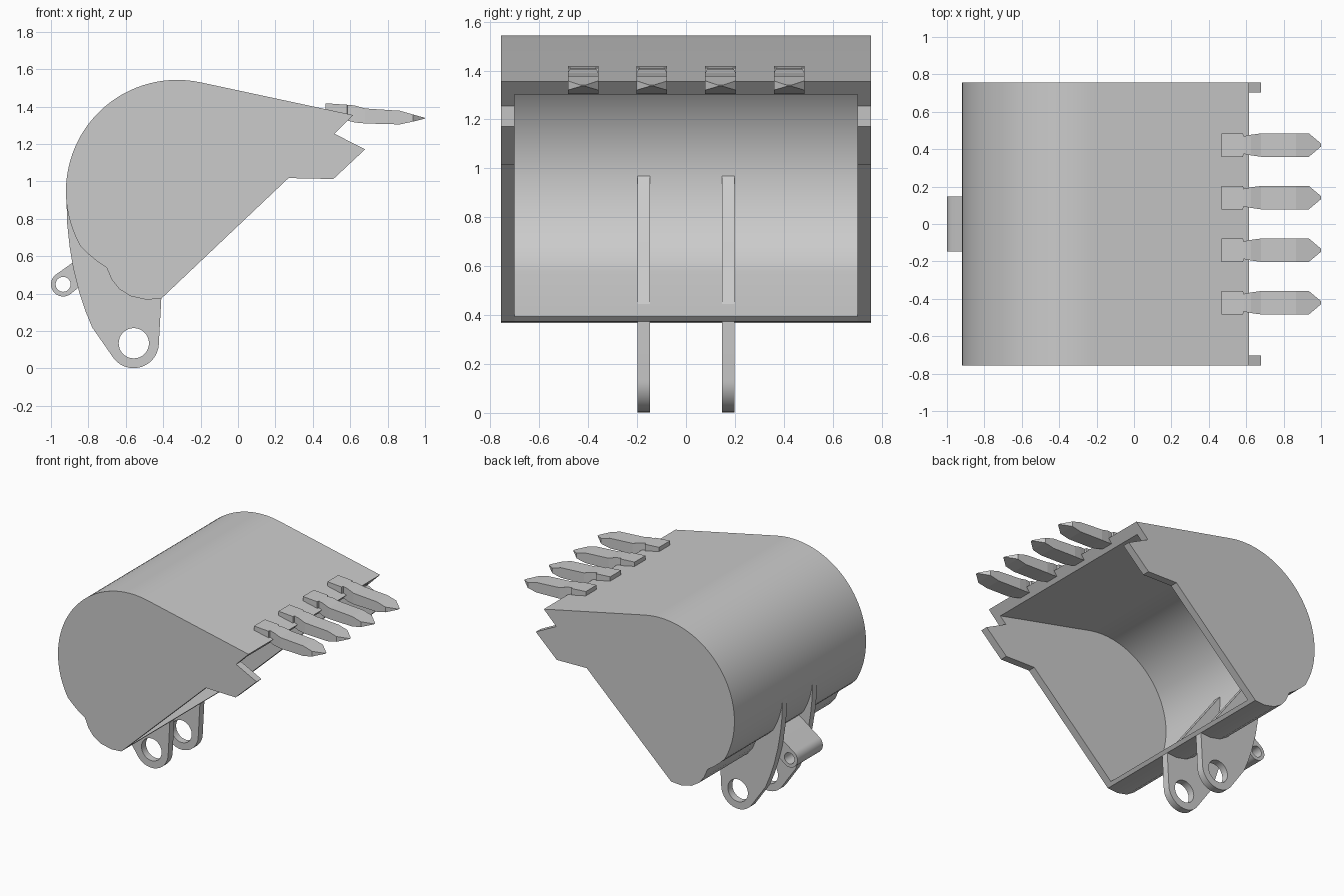
import bpy, bmesh
from math import sin, cos, radians
from mathutils import Matrix

if "Cube" in bpy.data.objects:
    bpy.data.objects.remove(bpy.data.objects["Cube"])


def arc(cx, cz, r, a0, a1, n):
    return [(cx + r * cos(radians(a0 + (a1 - a0) * i / n)),
             cz + r * sin(radians(a0 + (a1 - a0) * i / n))) for i in range(n + 1)]


def circle(cx, cz, r, n=32):
    return arc(cx, cz, r, 0, 360, n)[:-1]


def finish(name, bm):
    bmesh.ops.remove_doubles(bm, verts=bm.verts, dist=0.0002)
    bmesh.ops.recalc_face_normals(bm, faces=bm.faces)
    me = bpy.data.meshes.new(name)
    bm.to_mesh(me)
    bm.free()
    ob = bpy.data.objects.new(name, me)
    bpy.context.collection.objects.link(ob)
    bpy.ops.object.select_all(action='DESELECT')
    ob.select_set(True)
    bpy.context.view_layer.objects.active = ob
    bpy.ops.object.shade_smooth_by_angle(angle=radians(28))
    return ob


def plate(name, loops, y0, y1):
    """Extrude an xz outline (later loops are holes) from y0 to y1."""
    cu = bpy.data.curves.new(name + "_outline", 'CURVE')
    cu.dimensions = '2D'
    cu.fill_mode = 'BOTH'
    cu.extrude = (y1 - y0) / 2
    for pts in loops:
        sp = cu.splines.new('POLY')
        sp.points.add(len(pts) - 1)
        for p, (x, z) in zip(sp.points, pts):
            p.co = (x, z, 0, 1)
        sp.use_cyclic_u = True
    tmp = bpy.data.objects.new(name + "_tmp", cu)
    bpy.context.collection.objects.link(tmp)
    dg = bpy.context.evaluated_depsgraph_get()
    me = bpy.data.meshes.new_from_object(tmp.evaluated_get(dg))
    bm = bmesh.new()
    bm.from_mesh(me)
    bm.transform(Matrix.Translation((0, (y0 + y1) / 2, 0)) @ Matrix.Rotation(radians(90), 4, 'X'))
    bpy.data.objects.remove(tmp)
    bpy.data.curves.remove(cu)
    bpy.data.meshes.remove(me)
    return finish(name, bm)


# Bucket profiles: rounded back, then the heel and lower lip
CX, CZ = -0.325, 0.948
outer = ([(0.615, 1.355)] + arc(CX, CZ, 0.595, 77.9, 210, 40)
         + [(-0.80, 0.612), (-0.755, 0.575), (-0.703, 0.54), (-0.675, 0.475), (-0.635, 0.425),
            (-0.575, 0.387), (-0.49, 0.368), (-0.41, 0.374)])
inner = ([(0.562, 1.302)] + arc(CX, CZ, 0.54, 77.9, 210, 40)
         + [(-0.74, 0.615), (-0.69, 0.575), (-0.39, 0.394)])

plate("bucket_shell", [outer + inner[::-1]], -0.702, 0.702)

# Side plates with the stepped cutting edge
side = outer + [(0.27, 1.018), (0.51, 1.013), (0.68, 1.172), (0.515, 1.255)]
plate("side_plate_front", [side], -0.757, -0.702)
plate("side_plate_back", [side], 0.702, 0.757)

# Pair of mounting ears that pass through the shell wall
ear = ([(-0.865, 0.97), (-0.918, 0.93), (-0.913, 0.77), (-0.90, 0.65), (-0.88, 0.53), (-0.85, 0.41),
        (-0.815, 0.305), (-0.78, 0.22)] + arc(-0.558, 0.137, 0.135, 217, 360, 20)
       + [(-0.41, 0.374), (-0.48, 0.45)])
for name, y in (("ear_front", -0.173), ("ear_back", 0.173)):
    plate(name, [ear, circle(-0.557, 0.135, 0.081)], y - 0.026, y + 0.026)

# Linkage lug between the ears
lug = arc(-0.935, 0.45, 0.065, 125, 305, 20) + [(-0.71, 0.545), (-0.80, 0.625)]
plate("linkage_lug", [lug, circle(-0.935, 0.45, 0.04)], -0.146, 0.146)

# Teeth: lofted sections (x, half width, bottom z, top z)
sections = [(0.468, .0625, 1.375, 1.418), (0.583, .0625, 1.35, 1.41), (0.586, .047, 1.325, 1.41),
            (0.625, .055, 1.315, 1.406), (0.68, .0625, 1.31, 1.39), (0.865, .0625, 1.305, 1.378),
            (0.935, .0625, 1.32, 1.358), (1.0, .008, 1.336, 1.34)]
for i in range(4):
    y = -0.421 + i * 0.281
    bm = bmesh.new()
    rings = [[bm.verts.new(c) for c in ((x, y - w, lo), (x, y + w, lo), (x, y + w, hi), (x, y - w, hi))]
             for x, w, lo, hi in sections]
    for a, b in zip(rings, rings[1:]):
        for k in range(4):
            bm.faces.new((a[k], a[(k + 1) % 4], b[(k + 1) % 4], b[k]))
    bm.faces.new(rings[0])
    bm.faces.new(rings[-1])
    tooth = finish(f"tooth_{i + 1}", bm)
    for f in tooth.data.polygons:
        f.use_smooth = False
